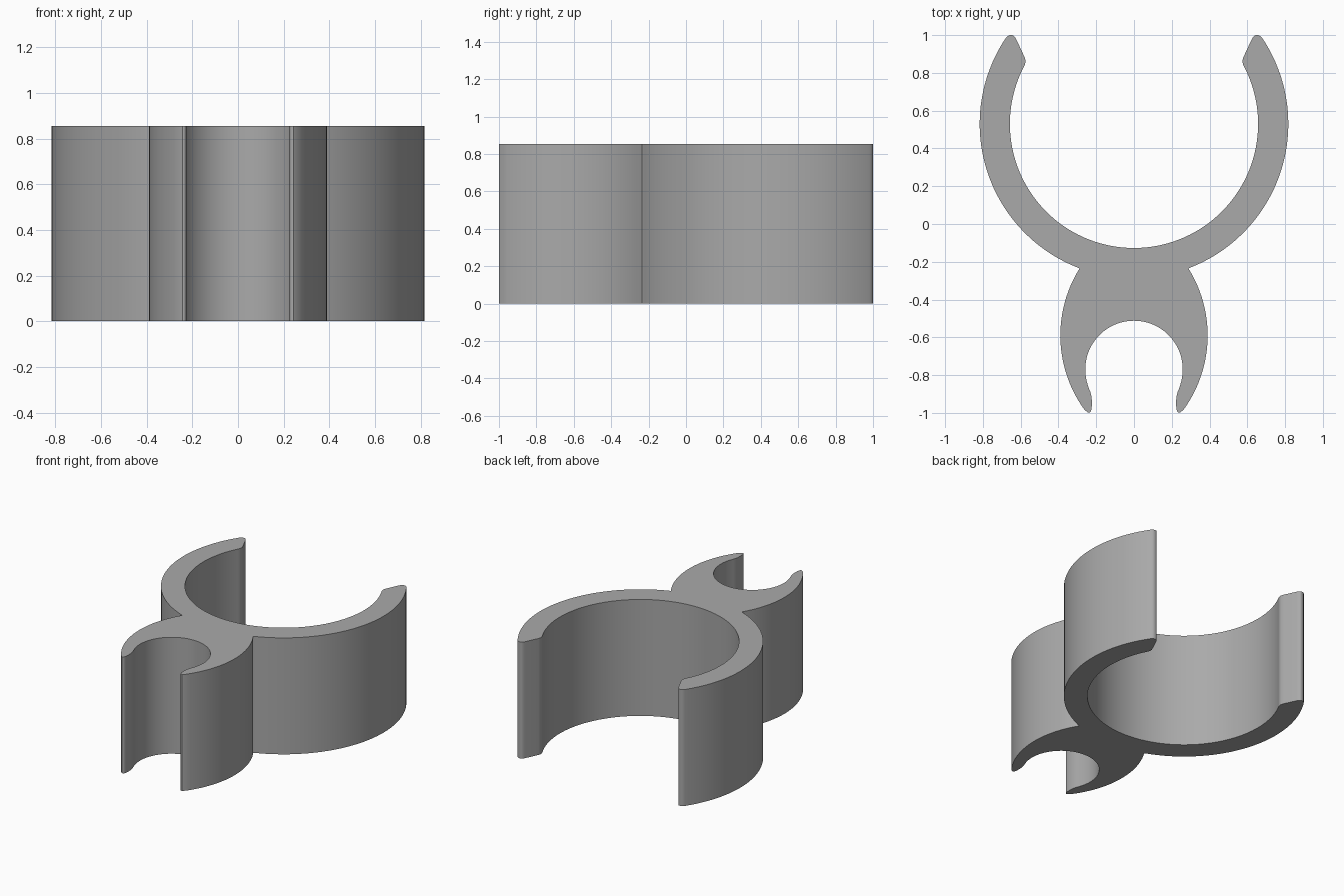
import bpy, bmesh
from math import sin, cos, radians, atan2, degrees
from mathutils import Vector

HEIGHT = 0.855

old = bpy.data.objects.get("Cube")
if old:
    bpy.data.objects.remove(old, do_unlink=True)

grey = bpy.data.materials.new("plain grey")
grey.use_nodes = True
colour = (0.4, 0.4, 0.4, 1)
grey.diffuse_color = colour
grey.node_tree.nodes["Principled BSDF"].inputs["Base Color"].default_value = colour


def arc(centre, radius, start, end, steps):
    """Points on a circle between two angles in degrees."""
    angles = [radians(start + (end - start) * i / steps) for i in range(steps + 1)]
    return [(centre[0] + radius * cos(a), centre[1] + radius * sin(a)) for a in angles]


def bearing(centre, point):
    return degrees(atan2(point[1] - centre[1], point[0] - centre[0]))


def bend(a, b, c, steps=5):
    """Rounded corner from a to c, pulled towards b."""
    a, b, c = Vector(a), Vector(b), Vector(c)
    ts = [i / steps for i in range(steps + 1)]
    return [tuple(a * (1 - t) ** 2 + b * 2 * t * (1 - t) + c * t * t) for t in ts]


# Half outline, from the small socket round to the large socket
ring = (0, 0.53)
socket = (0, -0.77)
flank = (-0.28, -0.59)
neck = (0.29, -0.235)

half = arc(socket, 0.258, 90, -18, 28)                            # small socket
half += bend((0.237, -0.875), (0.222, -0.905), (0.223, -0.95))    # small lip
half += bend((0.224, -0.975), (0.228, -1.003), (0.243, -0.999))   # small tip
half += arc(flank, 0.67, bearing(flank, (0.262, -0.984)),
            bearing(flank, neck), 24)                             # small clip flank
half += arc(ring, 0.817, bearing(ring, neck) + 0.3,
            bearing(ring, (0.693, 0.963)), 48)                    # large ring outside
half += bend((0.682, 0.98), (0.67, 1.0), (0.652, 1.0))            # large tip
half += bend((0.645, 1.0), (0.632, 0.998), (0.622, 0.975))
half += bend((0.58, 0.885), (0.568, 0.86), (0.583, 0.833))        # large lip
half += arc(ring, 0.657, bearing(ring, (0.592, 0.815)), -90, 48)  # large socket

# Mirror the half and extrude the closed profile
outline = half + [(-x, y) for x, y in reversed(half[1:-1])]
bm = bmesh.new()
base = bm.faces.new([bm.verts.new((x, y, 0)) for x, y in outline])
top = bmesh.ops.extrude_face_region(bm, geom=[base], use_keep_orig=True)["geom"]
bmesh.ops.translate(bm, vec=(0, 0, HEIGHT),
                    verts=[v for v in top if isinstance(v, bmesh.types.BMVert)])
bmesh.ops.recalc_face_normals(bm, faces=bm.faces)
mesh = bpy.data.meshes.new("double_clip")
bm.to_mesh(mesh)
bm.free()
mesh.materials.append(grey)

clip = bpy.data.objects.new("double_clip", mesh)
bpy.context.collection.objects.link(clip)
bpy.ops.object.select_all(action="DESELECT")
clip.select_set(True)
bpy.context.view_layer.objects.active = clip
bpy.ops.object.shade_smooth_by_angle(angle=radians(30))
